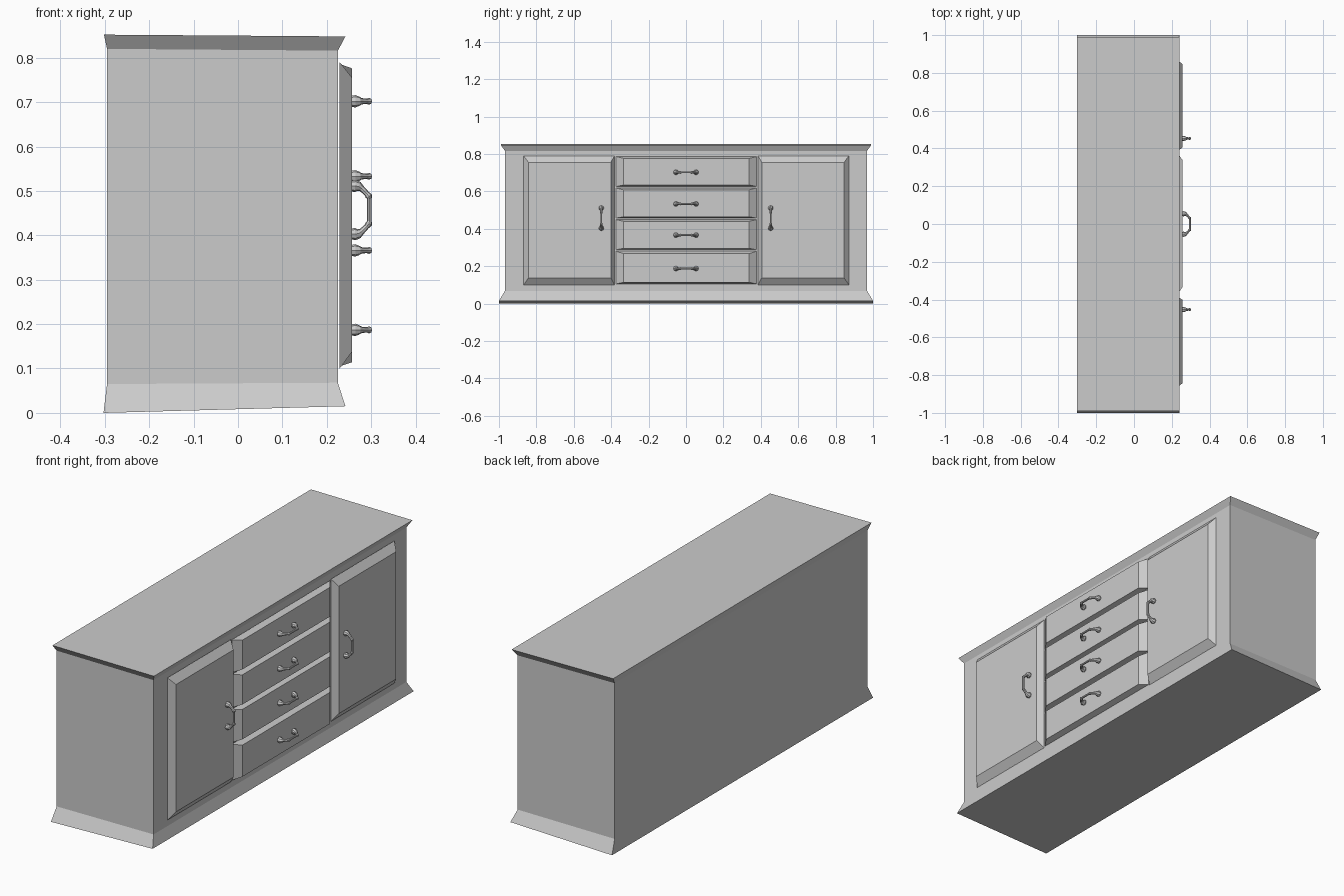
import bpy, bmesh
from mathutils import Vector

if "Cube" in bpy.data.objects:
    bpy.data.objects.remove(bpy.data.objects["Cube"])


def loft(name, rings):
    """Closed solid skinned through a list of four-cornered rings."""
    bm = bmesh.new()
    loops = [[bm.verts.new(p) for p in ring] for ring in rings]
    for a, b in zip(loops, loops[1:]):
        for i in range(4):
            j = (i + 1) % 4
            bm.faces.new((a[i], a[j], b[j], b[i]))
    bm.faces.new(loops[0][::-1])
    bm.faces.new(loops[-1])
    bmesh.ops.recalc_face_normals(bm, faces=bm.faces)
    mesh = bpy.data.meshes.new(name)
    bm.to_mesh(mesh)
    bm.free()
    obj = bpy.data.objects.new(name, mesh)
    bpy.context.collection.objects.link(obj)
    return obj


def cabinet_ring(x_back, z_back, x_front, z_front, y):
    return [(x_back, -y, z_back), (x_front, -y, z_front),
            (x_front, y, z_front), (x_back, y, z_back)]


def panel(name, outer, inner):
    """Raised front with sloping borders; each rectangle is y0, y1, z0, z1."""
    def ring(x, r):
        y0, y1, z0, z1 = r
        return [(x, y0, z0), (x, y1, z0), (x, y1, z1), (x, y0, z1)]
    return loft(name, [ring(0.229, outer), ring(0.257, inner)])


# Half of the handle: distance along the handle, x, radius
HALF_HANDLE = [(0.054, 0.255, 0.012), (0.054, 0.264, 0.014),
               (0.053, 0.272, 0.011), (0.048, 0.279, 0.007),
               (0.037, 0.290, 0.006), (0.031, 0.295, 0.008),
               (0.025, 0.296, 0.005)]


def handle(name, y, z, along):
    """Arched pull with swollen feet."""
    points = [(-u, x, r) for u, x, r in HALF_HANDLE] + HALF_HANDLE[::-1]
    curve = bpy.data.curves.new(name, 'CURVE')
    curve.dimensions = '3D'
    curve.bevel_depth = 1.0
    curve.bevel_resolution = 2
    curve.use_fill_caps = True
    spline = curve.splines.new('POLY')
    spline.points.add(len(points) - 1)
    for p, (u, x, r) in zip(spline.points, points):
        p.co = (*(Vector((x, y, z)) + Vector(along) * u), 1)
        p.radius = r
    spline.use_smooth = False
    obj = bpy.data.objects.new(name, curve)
    bpy.context.collection.objects.link(obj)
    bpy.ops.object.select_all(action='DESELECT')
    obj.select_set(True)
    bpy.context.view_layer.objects.active = obj
    bpy.ops.object.convert(target='MESH')


# Carcass with flared plinth and top
loft("cabinet_body", [
    cabinet_ring(-0.303, 0.0, 0.242, 0.015, 1.0),
    cabinet_ring(-0.295, 0.065, 0.225, 0.068, 0.968),
    cabinet_ring(-0.295, 0.82, 0.225, 0.816, 0.968),
    cabinet_ring(-0.302, 0.852, 0.242, 0.848, 0.99),
])

# Doors and their upright handles
panel("left_door", (-0.868, -0.382, 0.10, 0.79), (-0.842, -0.402, 0.138, 0.755))
panel("right_door", (0.385, 0.871, 0.10, 0.79), (0.405, 0.845, 0.138, 0.755))
for side, y in (("left", -0.453), ("right", 0.453)):
    handle(side + "_door_handle", y, 0.457, (0, 0, 1))

# Drawers and their level handles
drawers = [(0.626, 0.786, 0.634, 0.776, 0.702),
           (0.457, 0.618, 0.464, 0.608, 0.533),
           (0.288, 0.449, 0.295, 0.440, 0.366),
           (0.105, 0.280, 0.114, 0.267, 0.187)]
for i, (z0, z1, f0, f1, zh) in enumerate(drawers, 1):
    panel(f"drawer_{i}", (-0.374, 0.378, z0, z1), (-0.334, 0.338, f0, f1))
    handle(f"drawer_handle_{i}", 0.0, zh, (0, 1, 0))
